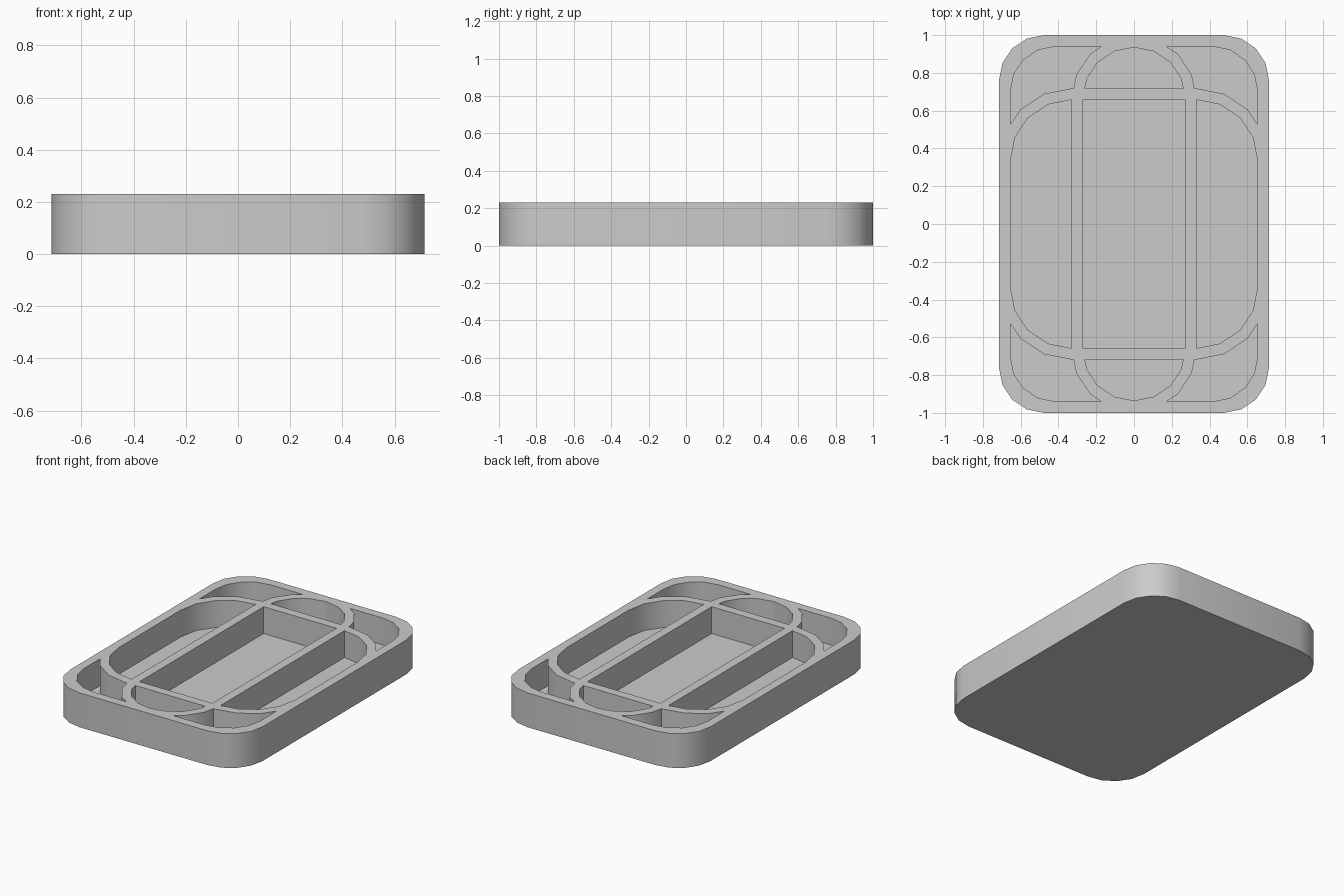
import bpy, bmesh
from math import sin, cos, pi

if "Cube" in bpy.data.objects:
    bpy.data.objects.remove(bpy.data.objects["Cube"])

HEIGHT, FLOOR, WALL = 0.23, 0.05, 0.06


def outline(hx, hy, r, seg=4):
    """Rounded rectangle, counter-clockwise, same point count for any size."""
    pts = []
    for k, (sx, sy) in enumerate([(1, 1), (-1, 1), (-1, -1), (1, -1)]):
        for i in range(seg + 1):
            a = (k + i / seg) * pi / 2
            pts.append((sx * (hx - r) + r * cos(a), sy * (hy - r) + r * sin(a)))
    return pts


def finish(name, bm):
    bmesh.ops.remove_doubles(bm, verts=bm.verts, dist=1e-5)
    bmesh.ops.recalc_face_normals(bm, faces=bm.faces)
    mesh = bpy.data.meshes.new(name)
    bm.to_mesh(mesh)
    bm.free()
    ob = bpy.data.objects.new(name, mesh)
    bpy.context.collection.objects.link(ob)
    return ob


def prism(name, pts, z0, z1):
    bm = bmesh.new()
    face = bm.faces.new([bm.verts.new((x, y, z0)) for x, y in pts])
    new = bmesh.ops.extrude_face_region(bm, geom=[face])["geom"]
    for v in new:
        if isinstance(v, bmesh.types.BMVert):
            v.co.z = z1
    return finish(name, bm)


def ring(name, hx, hy, r, z0=0.02):
    """Upright wall of constant thickness following a rounded rectangle."""
    bm = bmesh.new()
    loops = []
    for inset, z in [(0, z0), (0, HEIGHT), (WALL, HEIGHT), (WALL, z0)]:
        pts = outline(hx - inset, hy - inset, r - inset)
        loops.append([bm.verts.new((x, y, z)) for x, y in pts])
    n = len(loops[0])
    for k in range(4):
        a, b = loops[k], loops[(k + 1) % 4]
        for i in range(n):
            j = (i + 1) % n
            bm.faces.new((a[i], a[j], b[j], b[i]))
    return finish(name, bm)


# Tray body: solid block hollowed down to the floor
tray = prism("divided_tray", outline(0.715, 1.0, 0.24), 0, HEIGHT)
cavity = prism("cavity_cutter", outline(0.655, 0.94, 0.24), FLOOR, HEIGHT + 0.1)

# Dividers: long capsule wall and wide rounded wall crossing it
capsule = ring("capsule_divider", 0.33, 0.995, 0.329)
wide = ring("wide_divider", 0.7149, 0.718, 0.385)

# Merge all parts into one body
for part, op in [(cavity, 'DIFFERENCE'), (capsule, 'UNION'), (wide, 'UNION')]:
    mod = tray.modifiers.new(part.name, 'BOOLEAN')
    mod.operation, mod.object, mod.solver = op, part, 'EXACT'
bpy.context.view_layer.objects.active = tray
tray.select_set(True)
for mod in list(tray.modifiers):
    bpy.ops.object.modifier_apply(modifier=mod.name)
for part in (cavity, capsule, wide):
    bpy.data.objects.remove(part)
bpy.ops.object.shade_smooth_by_angle(angle=pi / 6)
